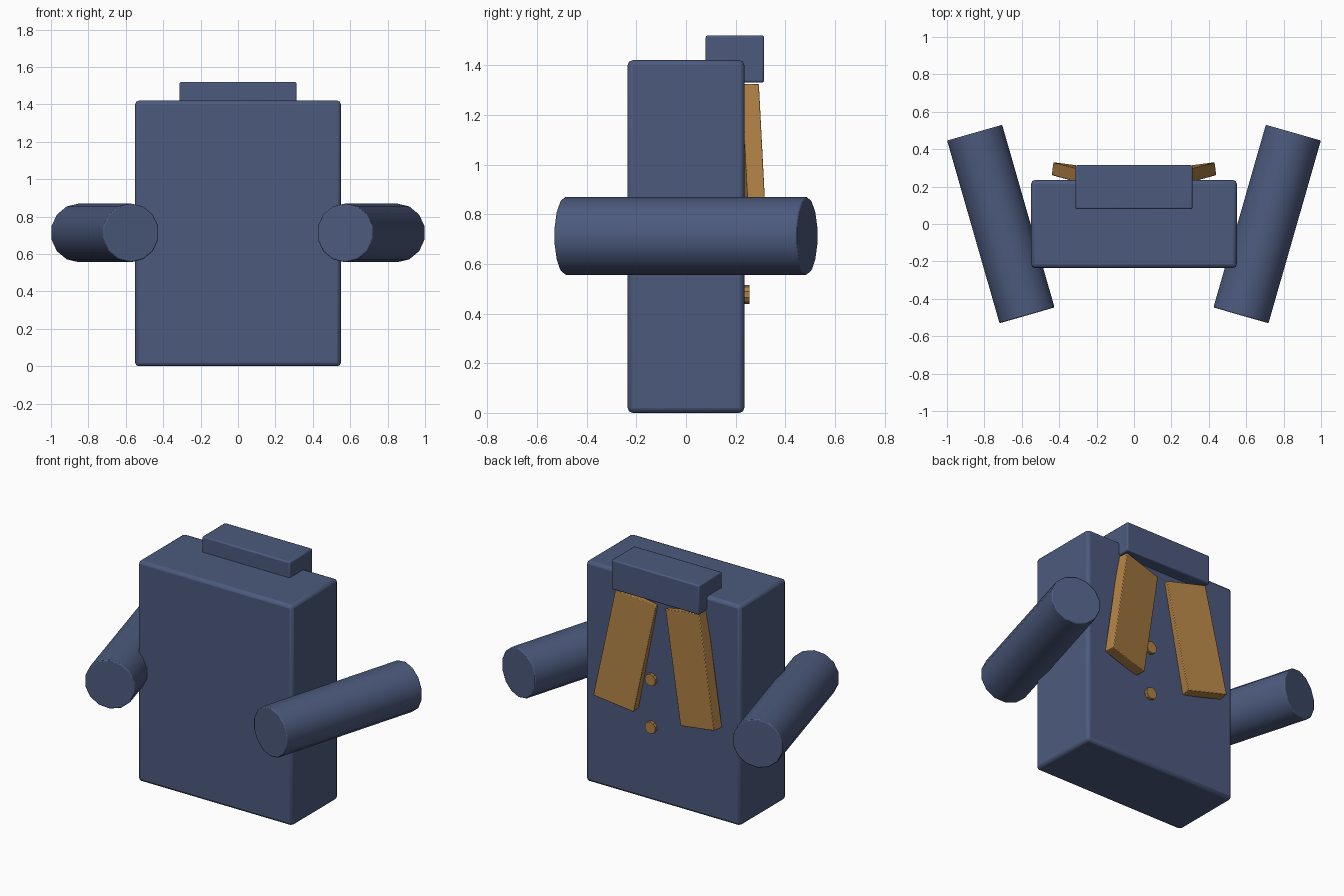
import bpy
from math import radians, pi

old = bpy.data.objects.get("Cube")
if old:
    bpy.data.objects.remove(old, do_unlink=True)


def material(name, rgb):
    m = bpy.data.materials.new(name)
    m.use_nodes = True
    m.diffuse_color = (*rgb, 1)
    m.node_tree.nodes["Principled BSDF"].inputs["Base Color"].default_value = (*rgb, 1)
    return m


navy = material("navy_cloth", (0.072, 0.102, 0.205))
tan = material("tan_trim", (0.43, 0.22, 0.06))


def finish(name, mat, bevel):
    ob = bpy.context.object
    ob.name = ob.data.name = name
    ob.data.materials.append(mat)
    bpy.ops.object.transform_apply(location=False, rotation=False, scale=True)
    if bevel:
        mod = ob.modifiers.new("Soft edges", 'BEVEL')
        mod.width = bevel
        mod.segments = 2
        mod.limit_method = 'ANGLE'
        mod.angle_limit = radians(40)
    bpy.ops.object.shade_smooth_by_angle(angle=radians(35))
    return ob


def box(name, mat, center, size, rotation=(0, 0, 0), bevel=0.0):
    bpy.ops.mesh.primitive_cube_add(size=1, location=center, rotation=rotation)
    bpy.context.object.scale = size
    return finish(name, mat, bevel)


def rod(name, mat, center, radius, depth, sides, yaw=0.0, bevel=0.0):
    # Cylinder lying along y, turned about z by yaw
    bpy.ops.mesh.primitive_cylinder_add(vertices=sides, radius=radius, depth=depth,
                                        location=center, rotation=(pi / 2, 0, yaw))
    return finish(name, mat, bevel)


# Jacket body and collar
box("jacket_body", navy, (0, 0, 0.71), (1.1, 0.47, 1.42), bevel=0.02)
box("collar", navy, (0, 0.197, 1.425), (0.625, 0.235, 0.19), bevel=0.008)

# Mirrored sleeves and lapels
for side, s in (("left", 1), ("right", -1)):
    rod(side + "_sleeve", navy, (s * 0.712, 0, 0.713), 0.157, 1.016, 14,
        yaw=-s * radians(16), bevel=0.006)
    box(side + "_lapel", tan, (s * 0.237, 0.26, 0.947), (0.272, 0.07, 0.717),
        rotation=(radians(1.5), -s * radians(11), s * radians(7.5)), bevel=0.004)

# Buttons
for label, z in (("upper", 0.785), ("lower", 0.477)):
    rod(label + "_button", tan, (0.078, 0.235, z), 0.038, 0.04, 10)
